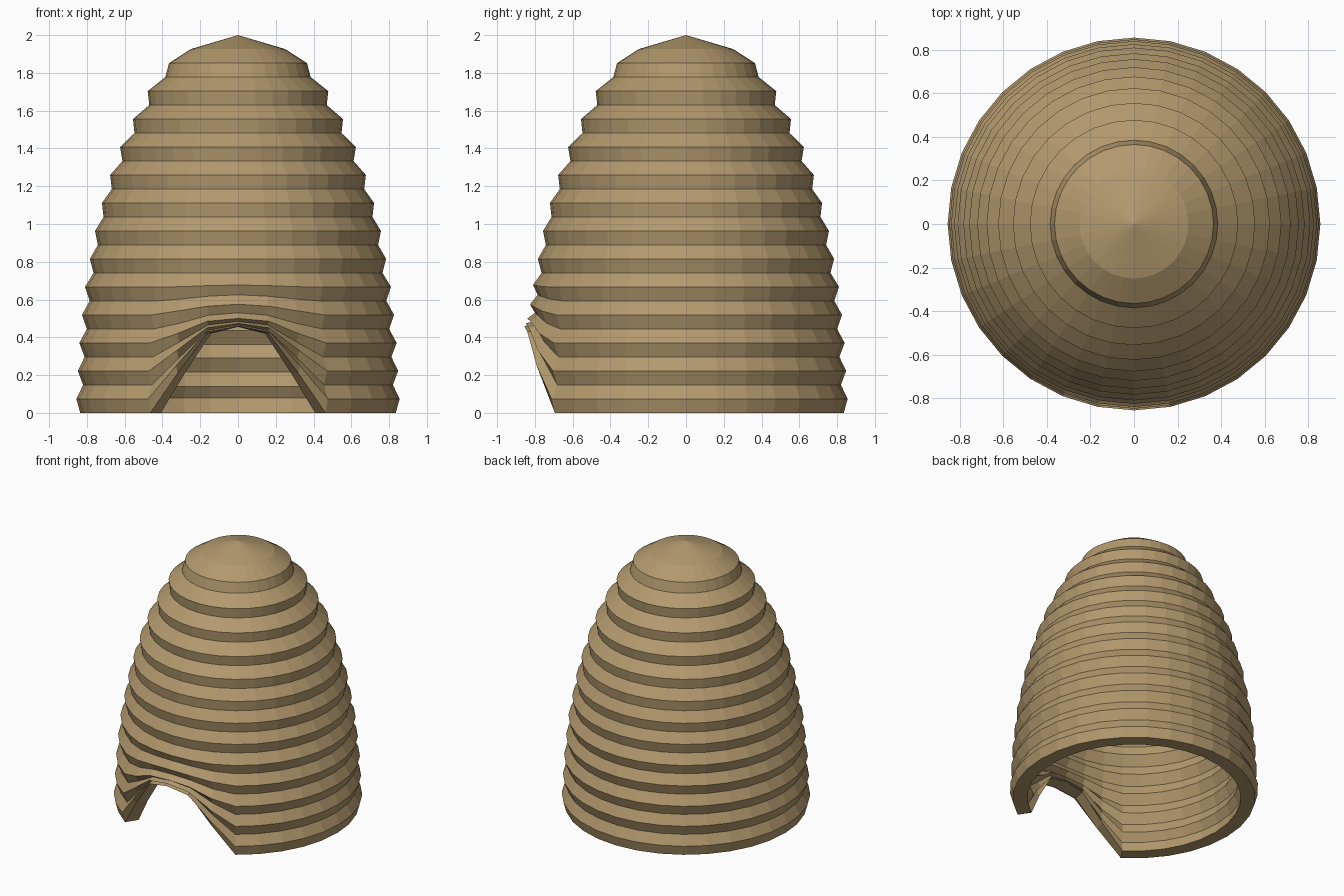
import bpy, bmesh, math

if "Cube" in bpy.data.objects:
    bpy.data.objects.remove(bpy.data.objects["Cube"])

SEGS, ROWS, WALL = 32, 27, 0.1
STEP = 2.0 / ROWS
# radius of each ridge/groove ring from ground to crown (last is the apex)
RADII = [.835, .856, .82, .848, .812, .84, .80, .826, .785, .81, .765, .784, .742,
         .757, .712, .72, .668, .677, .612, .624, .548, .556, .47, .478, .385, .365, .25, 0]
# raised heights of the lower rings around the doorway, by column from its centre
DOOR = {
    0: [.455, .46, .466, .474, .484, .50, .53, .575, .625, .677],
    1: [.42, .428, .437, .45, .465, .485, .517, .565, .618, .674],
    2: [.21, .25, .29, .33, .375, .42, .475, .54, .603, .668],
}


def wall_offset(i):
    """Inward offset (radius, height) following the overall dome curve."""
    if i == 0:
        return WALL, 0.0
    if i == ROWS:
        return 0.0, WALL
    a, b = max(i - 2, 0), min(i + 2, ROWS)
    dr, dz = RADII[b] - RADII[a], (b - a) * STEP
    n = math.hypot(dr, dz)
    return WALL * dz / n, -WALL * dr / n


def make_layer(bm, inner):
    """One skin of the dome: rings of vertices, faces and an apex."""
    rings = []
    for i in range(ROWS):
        r, z0 = RADII[i], i * STEP
        off_r, off_z = wall_offset(i) if inner else (0, 0)
        ring = []
        for s in range(SEGS):
            col = min(s, SEGS - s)
            z = DOOR[col][i] if col in DOOR and i < 10 else z0
            a = -math.pi / 2 + 2 * math.pi * s / SEGS
            rr = max(r - off_r, 0.02)
            ring.append(bm.verts.new((rr * math.cos(a), rr * math.sin(a), z - off_z)))
        rings.append(ring)
    apex = bm.verts.new((0, 0, 2.0 - (WALL if inner else 0)))
    for s in range(SEGS):
        t = (s + 1) % SEGS
        for lo, hi in zip(rings, rings[1:]):
            bm.faces.new((lo[s], lo[t], hi[t], hi[s]))
        bm.faces.new((rings[-1][s], rings[-1][t], apex))
    return rings[0]


# thatched dome with hollow inside and a lifted doorway
bm = bmesh.new()
outer = make_layer(bm, False)
inner = make_layer(bm, True)
for s in range(SEGS):
    t = (s + 1) % SEGS
    bm.faces.new((outer[t], outer[s], inner[s], inner[t]))
bmesh.ops.recalc_face_normals(bm, faces=bm.faces)
mesh = bpy.data.meshes.new("thatched_dome")
bm.to_mesh(mesh)
bm.free()
dome = bpy.data.objects.new("thatched_dome", mesh)
bpy.context.collection.objects.link(dome)

# straw colour
straw = bpy.data.materials.new("straw")
straw.diffuse_color = (0.45, 0.32, 0.155, 1)
straw.use_nodes = True
straw.node_tree.nodes["Principled BSDF"].inputs["Base Color"].default_value = straw.diffuse_color
mesh.materials.append(straw)
